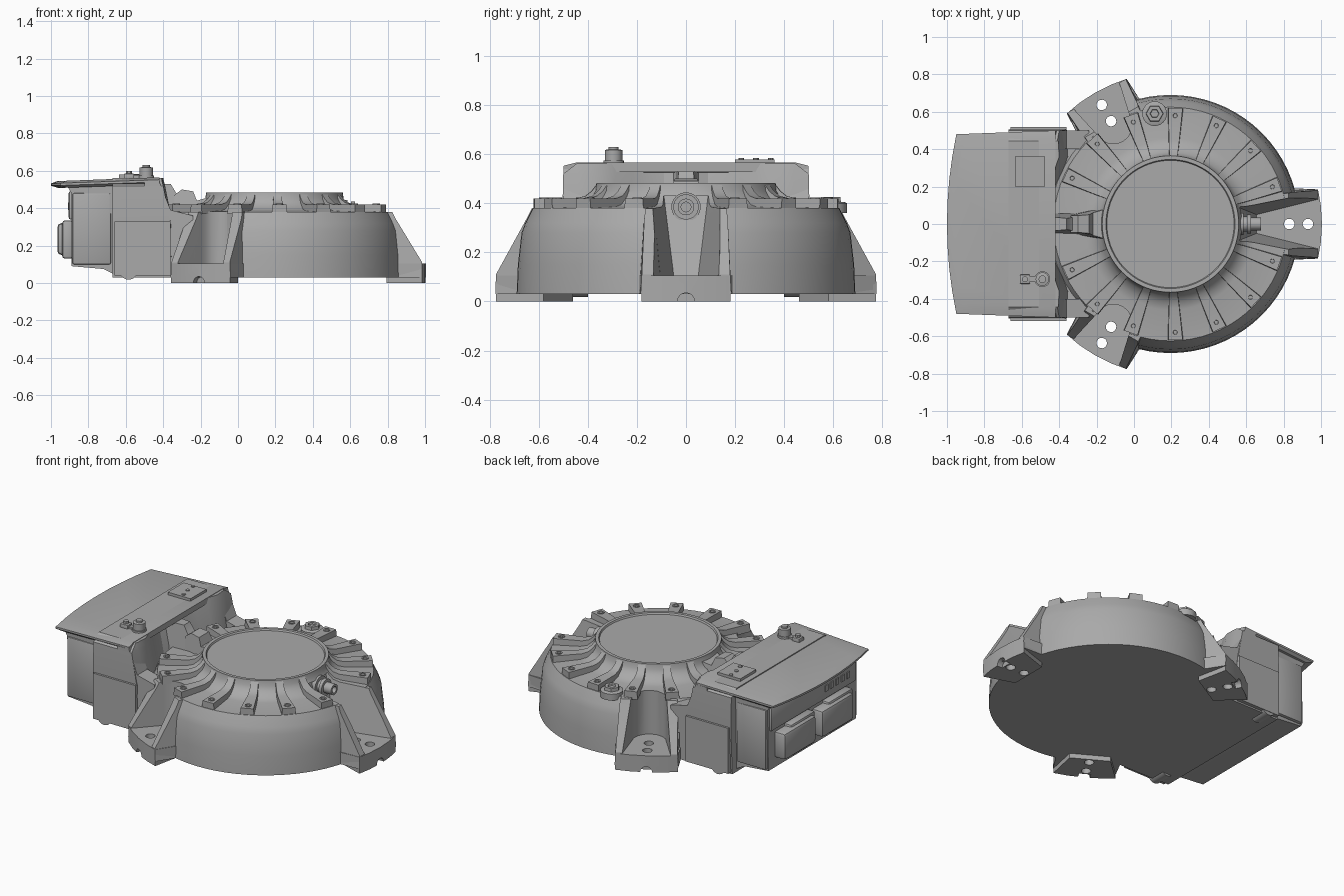
import bpy, bmesh
from math import sin, cos, radians, pi, hypot
from mathutils import Matrix, Vector

cube = bpy.data.objects.get("Cube")
if cube:
    bpy.data.objects.remove(cube, do_unlink=True)

metal = bpy.data.materials.new("cast grey")
metal.use_nodes = True
grey = (0.4, 0.4, 0.4, 1)
metal.diffuse_color = grey
metal.node_tree.nodes["Principled BSDF"].inputs["Base Color"].default_value = grey

CX = 0.195  # drum axis
parts = []


def loft(name, rings, matrix=None):
    """Skin a stack of equal rings and cap both ends."""
    bm = bmesh.new()
    rows = [[bm.verts.new(p) for p in ring] for ring in rings]
    n = len(rows[0])
    for a, b in zip(rows, rows[1:]):
        for i in range(n):
            j = (i + 1) % n
            bm.faces.new((a[i], a[j], b[j], b[i]))
    bm.faces.new(rows[0][::-1])
    bm.faces.new(rows[-1])
    if matrix:
        bm.transform(matrix)
    bmesh.ops.recalc_face_normals(bm, faces=bm.faces)
    mesh = bpy.data.meshes.new(name)
    bm.to_mesh(mesh)
    bm.free()
    mesh.materials.append(metal)
    obj = bpy.data.objects.new(name, mesh)
    bpy.context.collection.objects.link(obj)
    parts.append(obj)
    return obj


def lathe(name, profile, sides, matrix=None):
    ring = [(cos(2 * pi * i / sides), sin(2 * pi * i / sides)) for i in range(sides)]
    return loft(name, [[(r * c, r * s, z) for c, s in ring] for r, z in profile], matrix)


def prism(name, plan, z0, z1, matrix=None):
    return loft(name, [[(x, y, z) for x, y in plan] for z in (z0, z1)], matrix)


def box(name, x0, x1, y0, y1, z0, z1, bevel=0):
    obj = prism(name, [(x0, y0), (x1, y0), (x1, y1), (x0, y1)], z0, z1)
    if bevel:
        mod = obj.modifiers.new("edge", "BEVEL")
        mod.width, mod.segments = bevel, 2
        bake(obj)
    return obj


def side_profile(name, pts, width, matrix=None):
    """Extrude an x-z outline across y; width gives a half width for each point."""
    return loft(name, [[(x, s * w, z) for (x, z), w in zip(pts, width)] for s in (-1, 1)], matrix)


def bake(obj):
    dg = bpy.context.evaluated_depsgraph_get()
    mesh = bpy.data.meshes.new_from_object(obj.evaluated_get(dg))
    obj.modifiers.clear()
    obj.data = mesh


def cut(targets, cutter):
    for t in targets:
        mod = t.modifiers.new("cut", "BOOLEAN")
        mod.operation, mod.solver, mod.object = "DIFFERENCE", "EXACT", cutter
        bake(t)


def discard(obj):
    parts.remove(obj)
    bpy.data.objects.remove(obj, do_unlink=True)


def at(x, y, z=0):
    return Matrix.Translation((x, y, z))


def polar(deg):
    return at(CX, 0) @ Matrix.Rotation(radians(deg), 4, "Z")


# Drum with raised hub
drum = lathe("drum", [(0.69, 0.03), (0.685, 0.15), (0.67, 0.28), (0.655, 0.32), (0.625, 0.38),
                      (0.46, 0.385), (0.42, 0.395), (0.385, 0.425), (0.37, 0.45), (0.365, 0.483),
                      (0.345, 0.483), (0.34, 0.473)], 72, at(CX, 0))

# Three mounting feet with gussets, pockets and bolt holes
for deg in (0, 120, -120):
    m = polar(deg)
    tag = {0: "right", 120: "back", -120: "front"}[deg]
    arc = [(0.81 * cos(radians(a)), 0.81 * sin(radians(a))) for a in (-13, -7, 0, 7, 13)]
    foot = prism("foot_" + tag, [(0.5, -0.2)] + arc + [(0.5, 0.2)], 0.03, 0.105, m)
    pad = prism("foot_pad_" + tag, [(0.6, -0.12), (0.6, 0.12)] + arc[::-1], 0, 0.032, m)
    gusset = side_profile("gusset_" + tag, [(0.45, 0.03), (0.79, 0.03), (0.79, 0.11), (0.65, 0.34), (0.63, 0.379), (0.45, 0.379)],
                          [0.2, 0.185, 0.18, 0.17, 0.165, 0.15], m)
    if deg == 0:
        low = [(0.46, -0.05), (0.9, -0.16), (0.9, 0.16), (0.46, 0.05)]
        high = [(0.36, -0.09), (0.9, -0.2), (0.9, 0.2), (0.36, 0.09)]
    else:
        back = [(0.61 + 0.1 * cos(a * pi / 8), 0.1 * sin(a * pi / 8)) for a in range(4, 13)]
        low = high = back + [(0.9, -0.165), (0.9, 0.165)]
    pocket = loft("pocket", [[(x, y, z) for x, y in p] for p, z in ((low, 0.105), (high, 0.43))], m)
    cut([drum, gusset], pocket)
    discard(pocket)
    for r in (0.635, 0.735):
        hole = lathe("hole", [(0.028, -0.1), (0.028, 0.2)], 20, m @ at(r, 0))
        cut([foot, pad, gusset, drum], hole)
        discard(hole)
    # Half-round notch at the outer end of the foot
    notch = lathe("notch", [(0.035, 0.77), (0.035, 0.9)], 16, m @ at(0, 0, 0) @ Matrix.Rotation(pi / 2, 4, "Y"))
    cut([foot, pad], notch)
    discard(notch)

# Radial cooling ribs, each with a screw
for k in range(7):
    for side in (-1, 1):
        m = polar(side * (20 + 22.5 * k))
        side_profile("cooling_rib", [(0.35, 0.37), (0.62, 0.37), (0.62, 0.42), (0.45, 0.42), (0.41, 0.43), (0.385, 0.45), (0.365, 0.475)],
                     [0.024, 0.042, 0.038, 0.028, 0.025, 0.023, 0.022], m)
        lathe("rib_screw", [(0.02, 0.415), (0.02, 0.424), (0.012, 0.424), (0.01, 0.419)], 14, m @ at(0.58, 0))

# Electronics housing: scalloped inner wall, chamfered long edges
half = [(-0.67, 0.505), (-0.41, 0.505), (-0.405, 0.44), (-0.40, 0.36), (-0.425, 0.29), (-0.46, 0.22),
        (-0.49, 0.15), (-0.505, 0.09), (-0.49, 0.05), (-0.45, 0.03)]
plan = half + [(x, -y) for x, y in reversed(half)]


def housing_ring(z, dx, edge):
    return [(x + (dx if x > -0.6 else 0), max(-edge, min(edge, y)), z) for x, y in plan]


loft("housing", [housing_ring(0.03, 0.055, 0.49), housing_ring(0.32, 0.05, 0.505),
                 housing_ring(0.52, 0.01, 0.5), housing_ring(0.562, 0, 0.445)])
base = [(-0.62, -0.495), (-0.3, -0.495), (-0.24, -0.4), (-0.24, 0.4), (-0.3, 0.495), (-0.62, 0.495)]
prism("housing_base", base, 0.03, 0.34)
for s in (-1, 1):
    # Shoulder that slopes from the housing down to the drum
    y0, y1 = sorted((s * 0.40, s * 0.5))
    loft("housing_shoulder", [[(x, y, z) for x, z in ((-0.5, 0.2), (-0.24, 0.2), (-0.24, 0.36), (-0.36, 0.39), (-0.42, 0.54), (-0.5, 0.54))]
                              for y in (y0, y1)])
    box("side_flange", -0.66, -0.36, min(s * 0.49, s * 0.518), max(s * 0.49, s * 0.518), 0.04, 0.33)
    # Half-round bosses under the housing
    lathe("lower_boss", [(0.05, -0.515), (0.05, -0.4)] if s < 0 else [(0.05, 0.4), (0.05, 0.515)], 20,
          at(-0.585, 0, 0.068) @ Matrix.Rotation(-pi / 2, 4, "X"))

# Curved overhanging lid
edge = [(-1 + 0.05 * (y / 0.48) ** 2, y) for y in (-0.48, -0.36, -0.24, -0.12, 0, 0.12, 0.24, 0.36, 0.48)]
tail = [(-0.42, 0.5), (-0.42, -0.5)]


def lid_ring(z, inset, shrink):
    return [(x + (inset if x < -0.5 else 0), y * shrink, z + 0.035 * (x + 1)) for x, y in edge + tail]


loft("lid", [lid_ring(0.508, 0.04, 0.97), lid_ring(0.52, 0, 1), lid_ring(0.532, 0, 1), lid_ring(0.545, 0.035, 0.9)])

# Rear module with tapered belly and connectors
side_profile("rear_module", [(-0.89, 0.09), (-0.72, 0.075), (-0.65, 0.04), (-0.65, 0.53), (-0.92, 0.53), (-0.89, 0.48)],
             [0.44, 0.44, 0.45, 0.46, 0.45, 0.45])
for s in (-1, 1):
    y = s * 0.445
    box("module_panel", -0.885, -0.68, y - 0.015, y + 0.015, 0.1, 0.48, 0.008)
box("rear_panel", -0.905, -0.87, -0.43, 0.43, 0.34, 0.49, 0.01)
for y0, y1 in ((0.06, 0.38), (-0.32, 0.0)):
    box("connector", -0.965, -0.88, y0, y1, 0.15, 0.32, 0.02)
    box("connector_step", -0.94, -0.88, y0 - 0.025, y1 - 0.1, 0.13, 0.335, 0.015)
for i in range(5):
    y = -0.12 - 0.055 * i
    box("vent_slot", -0.91, -0.9, y - 0.014, y + 0.014, 0.39, 0.43)

# Spine and neck joining the housing to the hub
side_profile("centre_spine", [(-0.56, 0.3), (-0.24, 0.3), (-0.24, 0.42), (-0.33, 0.48), (-0.36, 0.53), (-0.56, 0.53)],
             [0.06, 0.06, 0.045, 0.035, 0.03, 0.05])
side_profile("hub_neck", [(-0.34, 0.35), (-0.15, 0.35), (-0.15, 0.46), (-0.22, 0.44), (-0.24, 0.49), (-0.3, 0.5), (-0.34, 0.47)],
             [0.05, 0.09, 0.08, 0.06, 0.05, 0.045, 0.045])

# Details on the lid
box("cover_plate", -0.635, -0.475, 0.2, 0.36, 0.55, 0.579)
for x, y in ((-0.56, 0.345), (-0.555, 0.285), (-0.54, 0.225)):
    lathe("plate_screw", [(0.012, 0.57), (0.012, 0.584)], 10, at(x, y))
lathe("lid_post", [(0.042, 0.55), (0.042, 0.575), (0.036, 0.575), (0.036, 0.617), (0.02, 0.62), (0.02, 0.63)], 20, at(-0.49, -0.295))
box("lid_block", -0.61, -0.555, -0.32, -0.27, 0.55, 0.585, 0.006)
lathe("lid_stud", [(0.016, 0.57), (0.016, 0.6)], 12, at(-0.583, -0.295))
box("lid_link", -0.56, -0.5, -0.308, -0.282, 0.55, 0.575)

# Plug on the deck and fitting in the right pocket
lathe("plug_collar", [(0.066, 0.36), (0.066, 0.4), (0.055, 0.405)], 24, at(0.11, 0.59))
lathe("plug_hex", [(0.048, 0.4), (0.045, 0.425), (0.025, 0.425), (0.022, 0.415)], 6, at(0.11, 0.59))
along_x = at(0, 0, 0.385) @ Matrix.Rotation(pi / 2, 4, "Y")
lathe("fitting", [(0.06, 0.5), (0.06, 0.585), (0.04, 0.585), (0.04, 0.605), (0.052, 0.605), (0.052, 0.625),
                  (0.034, 0.625), (0.034, 0.68), (0.02, 0.68), (0.02, 0.65)], 18, along_x)

# Smooth shading with crisp edges
bpy.ops.object.select_all(action="DESELECT")
for obj in parts:
    obj.select_set(True)
bpy.context.view_layer.objects.active = drum
bpy.ops.object.shade_smooth_by_angle(angle=radians(30))
